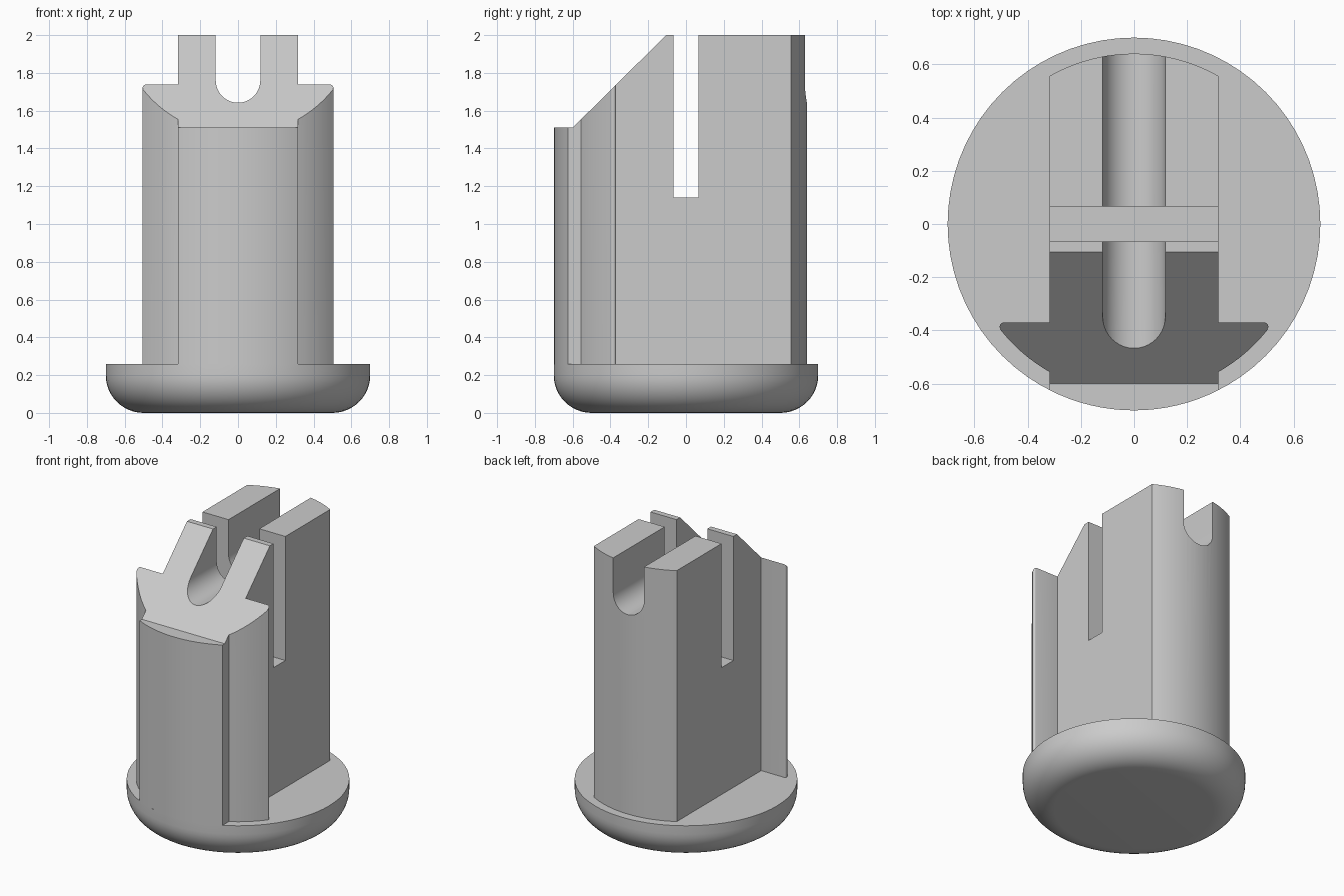
import bpy, bmesh, math
from mathutils import Vector

cube = bpy.data.objects.get("Cube")
if cube:
    bpy.data.objects.remove(cube, do_unlink=True)

grey = bpy.data.materials.new("light_grey")
grey.use_nodes = True
colour = (0.6, 0.6, 0.6, 1)
grey.diffuse_color = colour
grey.node_tree.nodes["Principled BSDF"].inputs["Base Color"].default_value = colour


def arc(radius, start, end, steps, centre=(0, 0)):
    """Points on an arc, angles in degrees."""
    angles = [math.radians(start + (end - start) * i / steps) for i in range(steps + 1)]
    return [(centre[0] + radius * math.cos(a), centre[1] + radius * math.sin(a)) for a in angles]


def prism(name, outline, to_3d, low, high):
    """Extrude a flat outline between two depths."""
    bm = bmesh.new()
    face = bm.faces.new([bm.verts.new(to_3d(a, b, low)) for a, b in outline])
    moved = bmesh.ops.extrude_face_region(bm, geom=[face])["geom"]
    offset = Vector(to_3d(0, 0, high)) - Vector(to_3d(0, 0, low))
    bmesh.ops.translate(bm, vec=offset, verts=[v for v in moved if isinstance(v, bmesh.types.BMVert)])
    bmesh.ops.recalc_face_normals(bm, faces=bm.faces)
    return finish(name, bm)


def finish(name, bm):
    mesh = bpy.data.meshes.new(name)
    bm.to_mesh(mesh)
    bm.free()
    mesh.materials.append(grey)
    obj = bpy.data.objects.new(name, mesh)
    bpy.context.collection.objects.link(obj)
    return obj


def smooth(obj):
    bpy.ops.object.select_all(action="DESELECT")
    obj.select_set(True)
    bpy.context.view_layer.objects.active = obj
    bpy.ops.object.shade_smooth_by_angle(angle=math.radians(30))


def along_x(a, b, d): return (d, a, b)
def along_y(a, b, d): return (a, d, b)
def along_z(a, b, d): return (a, b, d)


# Round base with a rolled lower edge
base_top, base_radius, roll = 0.26, 0.7, 0.2
profile = [(0, 0)] + arc(roll, -90, 0, 12, (base_radius - roll, roll))
profile += [(base_radius, base_top), (0, base_top)]
bm = bmesh.new()
verts = [bm.verts.new((r, 0, z)) for r, z in profile]
edges = [bm.edges.new(pair) for pair in zip(verts, verts[1:])]
bmesh.ops.spin(bm, geom=verts + edges, axis=(0, 0, 1), cent=(0, 0, 0),
               angle=math.tau, steps=72, use_duplicate=False)
bmesh.ops.remove_doubles(bm, verts=bm.verts, dist=0.0005)
bmesh.ops.recalc_face_normals(bm, faces=bm.faces)
smooth(finish("base", bm))

# Column outline: curved back, flat sides, front flanges and raised front rib
body_radius, half_width = 0.64, 0.318
rib_angle = math.degrees(math.asin(half_width / base_radius))
step_angle = math.degrees(math.asin(half_width / body_radius))
right_half = arc(base_radius, -90, -90 + rib_angle, 8)
right_half += arc(body_radius, -90 + step_angle, -38, 8)
right_half += arc(0.015, -38, 90, 4, (0.49, -0.385))
right_half += [(half_width, -0.37)]
right_half += arc(body_radius, 90 - step_angle, 90, 10)
left_half = [(-x, y) for x, y in reversed(right_half[1:-1])]
column = prism("column", right_half + left_half, along_z, base_top - 0.005, 2)

# Cutters for the sloped front, the rounded lengthwise slot and the cross slot,
# and the shoulders that leave the flanges below the slope
slope = [(-0.105, 2), (-0.6, 1.51), (-1, 1.51), (-1, 2.2), (-0.105, 2.2)]
round_slot = arc(0.118, 180, 360, 20, (0, 1.76)) + [(0.118, 2.2), (-0.118, 2.2)]
cross_slot = [(-0.065, 1.14), (0.065, 1.14), (0.065, 2.2), (-0.065, 2.2)]
cutters = [
    prism("slope_cutter", slope, along_x, -1, 1),
    prism("round_slot_cutter", round_slot, along_y, -1, 1),
    prism("cross_slot_cutter", cross_slot, along_x, -1, 1),
]
bpy.context.view_layer.objects.active = column
for cutter in cutters:
    cut = column.modifiers.new(cutter.name, "BOOLEAN")
    cut.object = cutter
    cut.operation = "DIFFERENCE"
    cut.solver = "EXACT"
    bpy.ops.object.modifier_apply(modifier=cut.name)
for cutter in cutters:
    bpy.data.objects.remove(cutter, do_unlink=True)
smooth(column)
